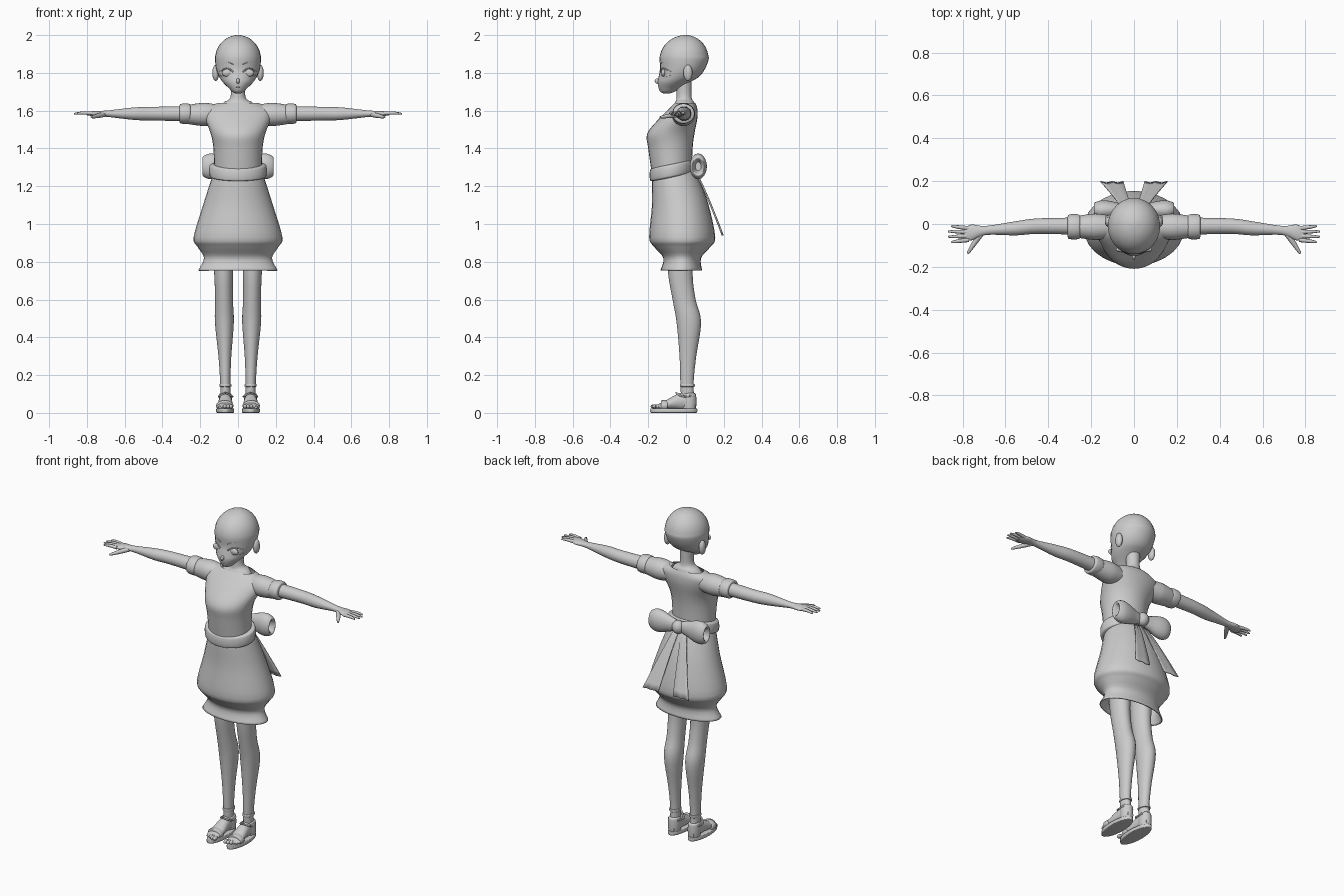
import bpy, bmesh
from math import sin, cos, pi, sqrt
from mathutils import Vector

cube = bpy.data.objects.get("Cube")
if cube:
    bpy.data.objects.remove(cube)

shade = 0.6
grey = bpy.data.materials.new("plain_grey")
grey.use_nodes = True
grey.diffuse_color = (shade, shade, shade, 1)
grey.node_tree.nodes["Principled BSDF"].inputs["Base Color"].default_value = grey.diffuse_color


def finish(name, data, mirror):
    part = bpy.data.objects.new(name, data)
    bpy.context.collection.objects.link(part)
    data.materials.append(grey)
    if mirror:
        part.modifiers.new("Mirror", 'MIRROR')
    return part


def finish_mesh(name, bm, mirror):
    bmesh.ops.recalc_face_normals(bm, faces=bm.faces)
    mesh = bpy.data.meshes.new(name)
    bm.to_mesh(mesh)
    bm.free()
    mesh.shade_smooth()
    mesh.set_sharp_from_angle(angle=pi / 3)
    return finish(name, mesh, mirror)


def spline(rows, steps=4):
    """Smooth curve through rows of numbers."""
    rows = [Vector(row) for row in rows]
    padded = [rows[0]] + rows + [rows[-1]]
    result = []
    for p, q, r, s in zip(padded, padded[1:], padded[2:], padded[3:]):
        for step in range(steps):
            t = step / steps
            cubic = q * 3 - p - r * 3 + s
            square = p * 2 - q * 5 + r * 4 - s
            result.append(q + ((r - p) * t + square * t * t + cubic * t * t * t) / 2)
    return result + [rows[-1]]


def bridge(bm, first, second):
    for a, b, c, d in zip(first, first[1:], second[1:], second):
        bm.faces.new((a, b, c, d))


def loft(name, rows, axis, mirror=False, cap=True, slope=0, sides=28):
    """Oval rings along an axis. Row: position, two centres, two radii."""
    bm = bmesh.new()
    rings = []
    for place, u, v, radius_u, radius_v in spline(rows):
        ring = []
        for side in range(sides):
            turn = 2 * pi * side / sides
            a, b = u + radius_u * cos(turn), v + radius_v * sin(turn)
            points = {'x': (place, a, b), 'y': (a, place, b), 'z': (a, b, place + slope * b)}
            ring.append(bm.verts.new(points[axis]))
        rings.append(ring)
    for lower, upper in zip(rings, rings[1:]):
        bridge(bm, lower + lower[:1], upper + upper[:1])
    if cap:
        bm.faces.new(rings[0])
        bm.faces.new(rings[-1])
    return finish_mesh(name, bm, mirror)


def body(name, rows, cap=True):
    """Upright central form. Row: height, front, back, half width."""
    return loft(name, [(height, 0, (front + back) / 2, width, (back - front) / 2)
                       for height, front, back, width in rows], 'z', cap=cap)


def band(name, axis, place, half, centre, radii, bulge, mirror=False, slope=0):
    """Rounded band wrapped around a limb or the waist."""
    rows = []
    for step in range(7):
        turn = pi * step / 6 - pi / 2
        swell = bulge * sqrt(max(cos(turn), 0))
        rows.append((place + half * sin(turn), *centre, radii[0] + swell, radii[1] + swell))
    return loft(name, rows, axis, mirror, slope=slope)


def ball(name, centre, size, mirror=False):
    bm = bmesh.new()
    bmesh.ops.create_uvsphere(bm, u_segments=20, v_segments=12, radius=1)
    for vert in bm.verts:
        vert.co = Vector(centre) + vert.co * Vector(size)
    return finish_mesh(name, bm, mirror)


def tube(name, points, thick, tip, mirror=True):
    """Round tube through points, its radius running from thick to tip."""
    curve = bpy.data.curves.new(name, 'CURVE')
    curve.dimensions = '3D'
    curve.bevel_depth = 1
    curve.bevel_resolution = 3
    curve.use_fill_caps = True
    path = curve.splines.new('POLY')
    places = spline(points)
    path.points.add(len(places) - 1)
    for index, (point, place) in enumerate(zip(path.points, places)):
        point.co = (*place, 1)
        point.radius = thick + (tip - thick) * (index / (len(places) - 1)) ** 2
    path.use_smooth = True
    return finish(name, curve, mirror)


def face_line(name, height, arch, thick):
    """Arched line that follows the curve of the face."""
    points = []
    for step in range(7):
        across = .025 + .012 * step
        depth = -.02 - .12 * sqrt(1 - (across / .11) ** 2)
        points.append((across, depth, height + arch * sin(pi * step / 6)))
    return tube(name, points, thick, thick / 2)


# Head: shaped jaw below a rounded skull
jaw = [(1.69, -.115, -.09, .01), (1.7, -.135, -.06, .03), (1.72, -.145, -.03, .05),
       (1.75, -.15, .02, .08), (1.78, -.145, .07, .1), (1.82, -.137, .1, .115)]
skull = [(1.87 + .13 * sin(turn), -.14 * cos(turn), .12 * cos(turn), .122 * cos(turn))
         for turn in (pi / 2 * step / 8 for step in range(8))]
body("head", jaw + skull + [(2, -.01, .01, .01)])
body("neck", [(1.58, -.1, .05, .12), (1.64, -.06, .045, .08), (1.67, -.05, .03, .04), (1.76, -.05, .03, .04)])
ball("nose", (0, -.15, 1.757), (.009, .016, .014))
ball("mouth", (0, -.143, 1.725), (.014, .004, .002))
ball("eye", (.055, -.12, 1.8), (.03, .012, .02), True)
ball("ear", (.118, .01, 1.8), (.018, .024, .043), True)
face_line("upper_lash", 1.806, .018, .004)
face_line("lower_lash", 1.788, -.01, .002)
face_line("brow", 1.845, .012, .002)

# Dress: bodice, belt and balloon skirt
body("bodice", [(1.26, -.18, .03, .125), (1.4, -.2, .035, .13), (1.48, -.205, .045, .145),
                (1.56, -.14, .06, .175), (1.61, -.09, .06, .175), (1.64, -.06, .05, .11)], cap=False)
band("belt", 'z', 1.297, .035, (0, -.075), (.135, .1), .018, slope=.2)
skirt = body("skirt", [(1.29, -.17, .04, .12), (1.24, -.18, .07, .14), (1.1, -.18, .12, .185),
                       (.93, -.195, .155, .235), (.88, -.17, .13, .215), (.82, -.12, .08, .18),
                       (.755, -.135, .085, .21)], cap=False)
skirt.modifiers.new("Cloth", 'SOLIDIFY').thickness = .006

# Sleeves with cuffs
loft("sleeve", [(place, -.013, 1.58, radius, radius)
                for place, radius in ((.1, .05), (.16, .06), (.2, .06), (.27, .05))], 'x', True)
band("cuff", 'x', .28, .03, (-.013, 1.584), (.045, .04), .014, True)

# Arms and hands
loft("arm", [(place, sway, 1.584, wide, tall) for place, sway, wide, tall in (
    (.26, -.01, .04, .04), (.45, -.01, .036, .036), (.55, -.02, .033, .033), (.69, -.03, .021, .017),
    (.76, -.04, .037, .014), (.8, -.05, .025, .008))], 'x', True)
for index, finger in enumerate(("index", "middle", "ring", "little")):
    spread = 1.5 - index
    reach = .87 - .008 * spread ** 2
    tube(finger + "_finger", [(.77, -.047 - .018 * spread, 1.585), (.82, -.047 - .022 * spread, 1.588),
                              (reach, -.047 - .025 * spread, 1.584)], .01, .004)
tube("thumb", [(.71, -.04, 1.58), (.745, -.09, 1.572), (.776, -.138, 1.565)], .014, .005)

# Legs and feet
loft("leg", [(height, .065 + .015 * height, sway, radius, radius * 1.3) for height, sway, radius in (
    (.95, -.03, .06), (.74, -.03, .05), (.6, -.01, .047), (.48, .015, .05), (.3, .01, .034),
    (.16, .005, .027), (.06, .01, .027))], 'z', True)
loft("foot", [(place, .067, height, wide, tall) for place, height, wide, tall in (
    (.05, .04, .02, .02), (.01, .06, .03, .045), (-.04, .06, .034, .042), (-.1, .045, .04, .025),
    (-.16, .03, .036, .01))], 'y', True)
for index in range(5):
    ball("toe", (.037 + .016 * index, -.168 + .0025 * index ** 2, .034), (.011, .02, .011), True)

# Sandals
band("sandal_sole", 'z', .012, .012, (.068, -.065), (.04, .117), .008, True)
band("heel_cup", 'z', .06, .045, (.067, .015), (.025, .03), .01, True)
band("ankle_strap", 'z', .146, .008, (.067, .007), (.026, .034), .006, True)
band("toe_strap", 'y', -.115, .018, (.07, .038), (.038, .022), .008, True)
for side in (-1, 1):
    tube("side_strap", [(.066 + side * .03, .03, .09), (.066 + side * .035, -.02, .088),
                        (.066, -.053, .107)], .005, .005)

# Bow: hollow ended loops, knot and hanging tails
loft("bow_loop", [(place, .065, 1.305, radius, radius * 1.5) for place, radius in (
    (.01, .02), (.06, .03), (.11, .042), (.15, .045), (.18, .037), (.185, .028), (.15, .015))], 'x', True)
ball("bow_knot", (0, .075, 1.305), (.036, .036, .04))

bm = bmesh.new()
rows = []
for step in range(11):
    drop = step / 10
    inner, outer = .01 + .04 * drop, .04 + .115 * drop
    rows.append([bm.verts.new((inner + (outer - inner) * fold / 4, .05 + .15 * drop ** .85 - .006 * (fold % 2),
                               1.28 - .34 * drop)) for fold in range(5)])
for upper, lower in zip(rows, rows[1:]):
    bridge(bm, upper, lower)
tail = finish_mesh("bow_tail", bm, True)
tail.modifiers.new("Cloth", 'SOLIDIFY').thickness = .005
